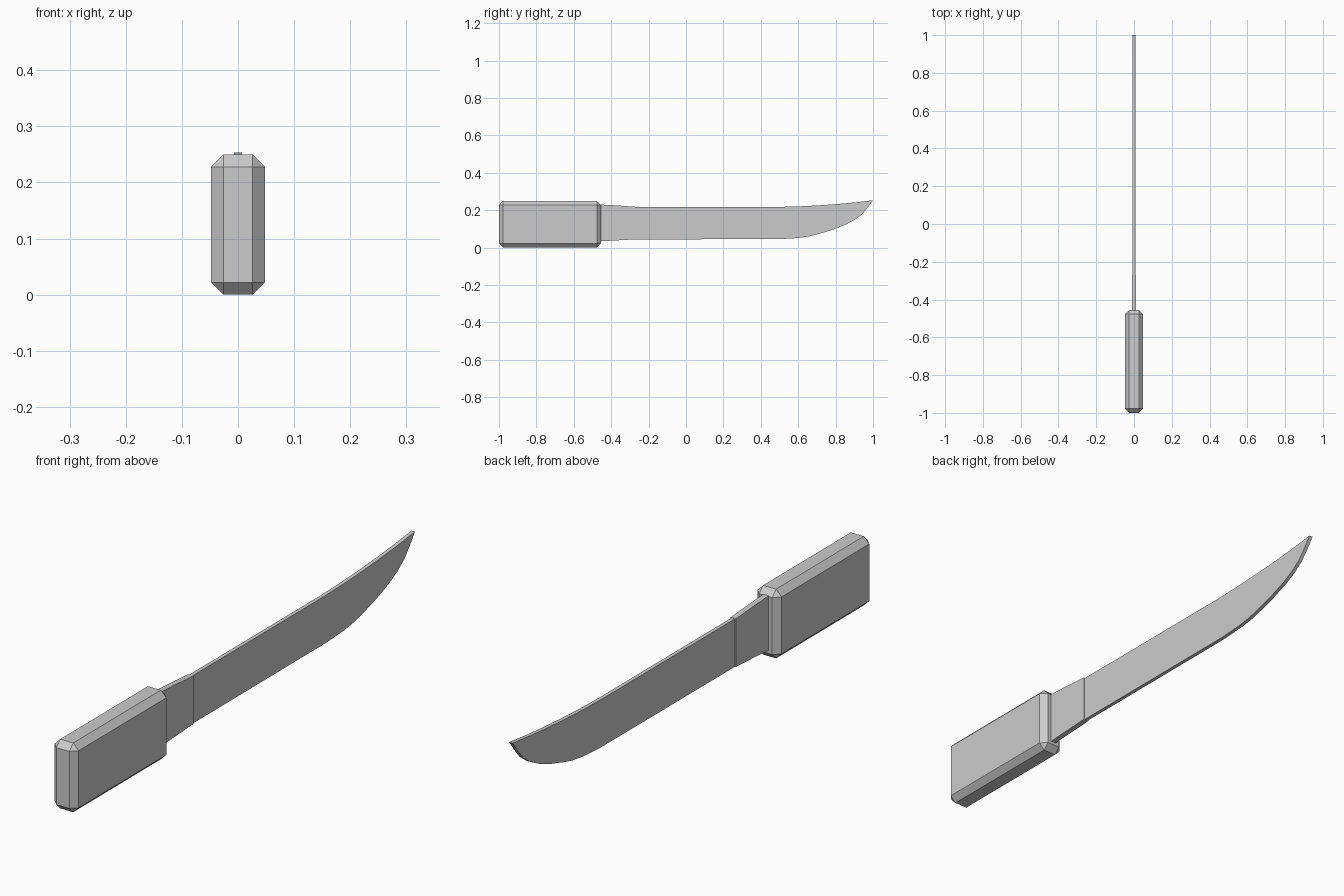
import bpy
import bmesh

cube = bpy.data.objects.get("Cube")
if cube:
    bpy.data.objects.remove(cube, do_unlink=True)

# One plain grey for the whole knife
grey = bpy.data.materials.new("grey")
grey.use_nodes = True
color = (0.6, 0.6, 0.6, 1)
grey.diffuse_color = color
grey.node_tree.nodes["Principled BSDF"].inputs["Base Color"].default_value = color


def add_object(name, bm):
    bmesh.ops.recalc_face_normals(bm, faces=bm.faces)
    mesh = bpy.data.meshes.new(name)
    bm.to_mesh(mesh)
    bm.free()
    mesh.materials.append(grey)
    obj = bpy.data.objects.new(name, mesh)
    bpy.context.collection.objects.link(obj)
    return obj


def add_plate(name, outline, half):
    """Extrude a (y, z) outline across x, centred on x = 0."""
    bm = bmesh.new()
    face = bm.faces.new([bm.verts.new((-half, y, z)) for y, z in outline])
    result = bmesh.ops.extrude_face_region(bm, geom=[face])
    verts = [v for v in result["geom"] if isinstance(v, bmesh.types.BMVert)]
    bmesh.ops.translate(bm, verts=verts, vec=(2 * half, 0, 0))
    return add_object(name, bm)


# Handle: box with chamfered edges
width, length, height, chamfer = 0.096, 0.545, 0.25, 0.022
bm = bmesh.new()
bmesh.ops.create_cube(bm, size=1)
bmesh.ops.scale(bm, verts=bm.verts, vec=(width, length, height))
bmesh.ops.translate(bm, verts=bm.verts, vec=(0, -1 + length / 2, height / 2))
bmesh.ops.bevel(bm, geom=bm.edges[:], offset=chamfer, segments=1,
                affect='EDGES', clamp_overlap=True)
add_object("handle", bm)

# Collar: thicker tapering plate where the blade leaves the handle
collar = [(-0.48, 0.032), (-0.38, 0.038), (-0.27, 0.044),
          (-0.27, 0.218), (-0.38, 0.226), (-0.48, 0.231)]
add_plate("collar", collar, 0.0105)

# Blade: straight run, curved belly and upswept tip
belly = [(-0.28, 0.044), (0.5, 0.045), (0.6, 0.051), (0.66, 0.060),
         (0.71, 0.073), (0.78, 0.094), (0.85, 0.121), (0.90, 0.147),
         (0.94, 0.177), (0.97, 0.212), (1.0, 0.253)]
spine = [(0.90, 0.241), (0.80, 0.232), (0.70, 0.225), (0.60, 0.220),
         (0.48, 0.217), (-0.28, 0.217)]
add_plate("blade", belly + spine, 0.007)
